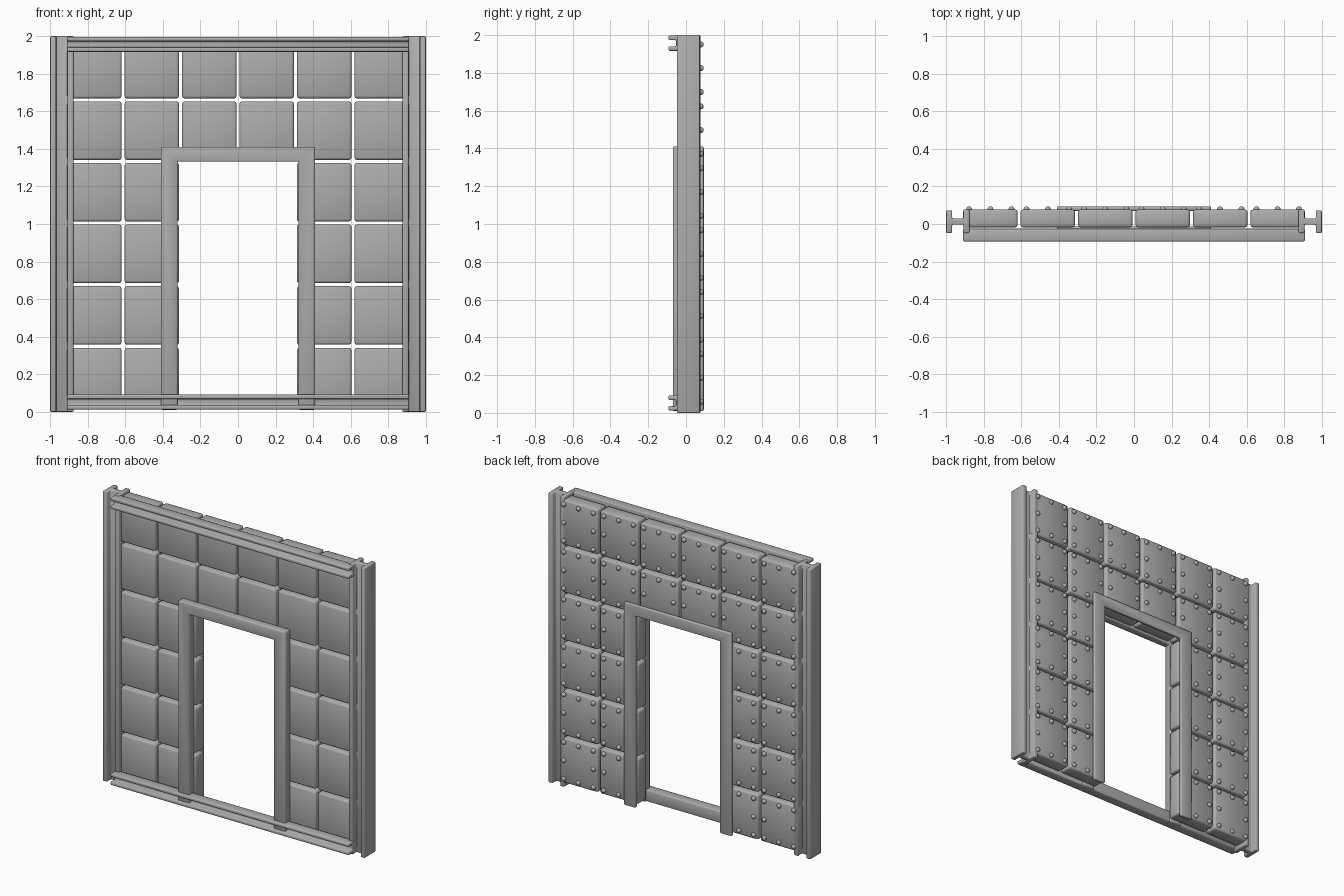
import bpy, bmesh, math
from mathutils import Matrix

if "Cube" in bpy.data.objects:
    bpy.data.objects.remove(bpy.data.objects["Cube"])

steel = bpy.data.materials.new("grey_steel")
steel.diffuse_color = (0.42, 0.42, 0.42, 1)
steel.use_nodes = True
steel.node_tree.nodes["Principled BSDF"].inputs["Base Color"].default_value = steel.diffuse_color


def finish(bm, name, bevel=0.0, segments=2):
    """Round the sharp edges, then turn the mesh into a smooth-shaded object."""
    bmesh.ops.recalc_face_normals(bm, faces=bm.faces)
    if bevel:
        sharp = [e for e in bm.edges if e.calc_face_angle(0) > 0.5]
        bmesh.ops.bevel(bm, geom=sharp, offset=bevel, segments=segments,
                        profile=0.5, affect='EDGES', clamp_overlap=True)
    mesh = bpy.data.meshes.new(name)
    bm.to_mesh(mesh)
    bm.free()
    mesh.materials.append(steel)
    obj = bpy.data.objects.new(name, mesh)
    bpy.context.collection.objects.link(obj)
    bpy.ops.object.select_all(action='DESELECT')
    obj.select_set(True)
    bpy.context.view_layer.objects.active = obj
    bpy.ops.object.shade_smooth_by_angle(angle=math.radians(50))
    return obj


def add_box(bm, x0, x1, y0, y1, z0, z1):
    m = Matrix.LocRotScale(((x0 + x1) / 2, (y0 + y1) / 2, (z0 + z1) / 2), None,
                           (x1 - x0, y1 - y0, z1 - z0))
    bmesh.ops.create_cube(bm, size=1, matrix=m)


def extrude(name, points, direction, bevel):
    """Extrude a closed outline of 3D points along a vector."""
    bm = bmesh.new()
    face = bm.faces.new([bm.verts.new(p) for p in points])
    new = bmesh.ops.extrude_face_region(bm, geom=[face], use_keep_orig=True)["geom"]
    bmesh.ops.translate(bm, vec=direction,
                        verts=[g for g in new if isinstance(g, bmesh.types.BMVert)])
    return finish(bm, name, bevel)


# Grid of the wall plates, with the doorway left open
COL, ROW = 0.306, 0.328
cells = [((c - 2.5) * COL, 0.185 + r * ROW)
         for c in range(6) for r in range(6) if r >= 4 or c not in (2, 3)]

# Wall plates
bm = bmesh.new()
hw, hh = COL / 2 - 0.008, ROW / 2 - 0.008
for cx, cz in cells:
    add_box(bm, cx - hw, cx + hw, -0.018, 0.077, cz - hh, cz + hh)
finish(bm, "wall_plates", 0.013)

# Rivets around the edge of each plate on the back
bm = bmesh.new()
for cx, cz in cells:
    for i in (-1, 0, 1):
        for k in (-1, 0, 1):
            x, z = cx + i * 0.113, cz + k * 0.126
            under_frame = abs(x) < 0.42 and z < 1.42
            if (i or k) and not under_frame:
                bmesh.ops.create_uvsphere(bm, u_segments=12, v_segments=8, radius=0.016,
                                          matrix=Matrix.Translation((x, 0.078, z)))
finish(bm, "rivets")

# Door frame: an arch-shaped casing on each side of the wall
arch = [(-0.41, 0), (-0.41, 1.41), (0.41, 1.41), (0.41, 0),
        (0.322, 0), (0.322, 1.333), (-0.322, 1.333), (-0.322, 0)]
for name, y0, y1 in (("front_door_frame", -0.07, -0.014), ("back_door_frame", 0.07, 0.094)):
    extrude(name, [(x, y0, z + (0.01 if z == 0 else 0)) for x, z in arch],
            (0, y1 - y0, 0), 0.007)

# Upright I-beams at both sides
i_beam = [(1.0, -0.048), (1.0, 0.073), (0.968, 0.073), (0.968, 0.03),
          (0.908, 0.03), (0.908, 0.077), (0.876, 0.077), (0.876, -0.048),
          (0.908, -0.048), (0.908, -0.003), (0.968, -0.003), (0.968, -0.048)]
for side, label in ((-1, "left"), (1, "right")):
    extrude(label + "_beam", [(side * x, y, 0.0) for x, y in i_beam], (0, 0, 2.0), 0.006)

# Channel rails along the top and bottom, open to the front
channel = [(-0.025, 0), (-0.025, 0.08), (-0.093, 0.08), (-0.093, 0.056),
           (-0.052, 0.056), (-0.052, 0.024), (-0.093, 0.024), (-0.093, 0)]
for name, z0 in (("bottom_rail", 0.012), ("top_rail", 1.917)):
    extrude(name, [(-0.91, y, z0 + z) for y, z in channel], (1.82, 0, 0), 0.007)
